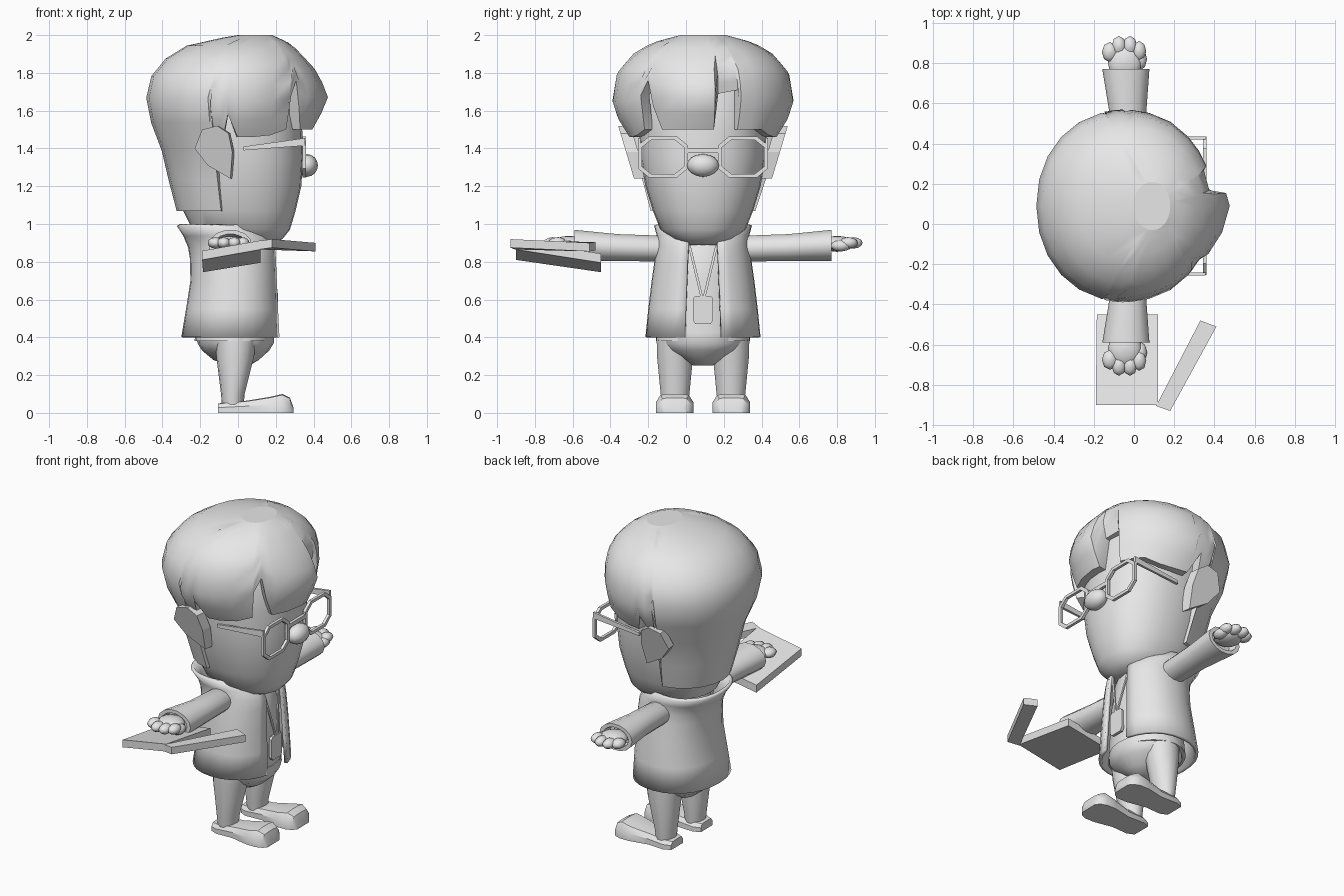
import bpy, bmesh, math
from mathutils import Vector

if "Cube" in bpy.data.objects:
    bpy.data.objects.remove(bpy.data.objects["Cube"], do_unlink=True)

MID = 0.09  # body centre line in y; the figure faces +x

clay = bpy.data.materials.new("plain_grey")
clay.use_nodes = True
clay.diffuse_color = (0.8, 0.8, 0.8, 1)
clay.node_tree.nodes["Principled BSDF"].inputs["Base Color"].default_value = (0.8, 0.8, 0.8, 1)


def make(name, verts, faces, smooth=40):
    mesh = bpy.data.meshes.new(name)
    mesh.from_pydata([tuple(v) for v in verts], [], faces)
    bm = bmesh.new()
    bm.from_mesh(mesh)
    bmesh.ops.recalc_face_normals(bm, faces=bm.faces)
    bm.to_mesh(mesh)
    bm.free()
    mesh.materials.append(clay)
    ob = bpy.data.objects.new(name, mesh)
    bpy.context.collection.objects.link(ob)
    if smooth:
        bpy.ops.object.select_all(action="DESELECT")
        ob.select_set(True)
        bpy.context.view_layer.objects.active = ob
        bpy.ops.object.shade_smooth_by_angle(angle=math.radians(smooth))
    return ob


def skin(name, rings, closed=True, caps=True, smooth=40):
    """Bridge equal-length rings of points into one surface."""
    n = len(rings[0])
    faces = [(k * n + i, k * n + (i + 1) % n, (k + 1) * n + (i + 1) % n, (k + 1) * n + i)
             for k in range(len(rings) - 1) for i in range(n if closed else n - 1)]
    if caps:
        faces += [tuple(range(n)), tuple(range((len(rings) - 1) * n, len(rings) * n))]
    return make(name, [p for r in rings for p in r], faces, smooth)


def oval(x0, x1, half, deg, power=2.0):
    """Point on a rounded oval from x0 to x1, half as wide as given in y."""
    c, s = math.cos(math.radians(deg)), math.sin(math.radians(deg))
    f = lambda v: math.copysign(abs(v) ** (2 / power), v)
    return (x0 + x1) / 2 + (x1 - x0) / 2 * f(c), half * f(s)


def loft(name, rows, y=MID, count=20, power=2.0, gap=0, smooth=40):
    """Rows are (z, x0, x1, half width); gap leaves the front open."""
    steps = count if not gap else count + 1
    angles = [gap + (360 - 2 * gap) * i / count for i in range(steps)]
    rings = []
    for z, x0, x1, half in rows:
        pts = [oval(x0, x1, half, a, power) for a in angles]
        rings.append([(px, y + py, z) for px, py in pts])
    return skin(name, rings, not gap, not gap, smooth)


def table(rows, key):
    """Linear interpolation in a sorted table."""
    if key <= rows[0][0]:
        return rows[0][1:]
    for a, b in zip(rows, rows[1:]):
        if key <= b[0]:
            t = (key - a[0]) / (b[0] - a[0])
            return [p + (q - p) * t for p, q in zip(a[1:], b[1:])]
    return rows[-1][1:]


def ball(name, centre, size, seg=12, rows=8):
    rings = []
    for k in range(rows + 1):
        v = math.pi * (0.02 + 0.96 * k / rows)
        rings.append([Vector(centre) + Vector((size[0] * math.sin(v) * math.cos(u), size[1] * math.sin(v) * math.sin(u),
                      -size[2] * math.cos(v))) for u in [2 * math.pi * i / seg for i in range(seg)]])
    return skin(name, rings, smooth=60)


def slab(name, corners, offset):
    """Flat outline pushed along an offset vector."""
    return skin(name, [corners, [Vector(c) + Vector(offset) for c in corners]], smooth=0)


# Head and nose
loft("head", [(0.89, 0.04, 0.18, 0.09), (0.92, -0.1, 0.235, 0.16), (0.97, -0.24, 0.275, 0.225),
              (1.07, -0.29, 0.305, 0.265), (1.2, -0.33, 0.335, 0.305), (1.35, -0.36, 0.345, 0.33),
              (1.5, -0.38, 0.34, 0.34), (1.72, -0.38, 0.33, 0.34), (1.85, -0.25, 0.25, 0.25)],
     count=28, power=2.25)
ball("nose", (0.365, MID, 1.31), (0.058, 0.085, 0.06))

# Hair: vertical strips whose lower edge follows the fringe, notches and nape
shape = [(1.07, -0.325, 0.31, 0.285), (1.3, -0.385, 0.34, 0.345), (1.44, -0.415, 0.355, 0.37),
         (1.5, -0.45, 0.37, 0.43), (1.65, -0.49, 0.395, 0.48), (1.8, -0.455, 0.395, 0.455),
         (1.9, -0.36, 0.34, 0.37), (1.96, -0.24, 0.27, 0.27), (2.0, 0.0, 0.18, 0.12)]
side = [(45, 1.5), (60, 1.47), (75, 1.46), (86, 1.46), (91, 1.58), (96, 1.46), (102, 1.46), (104, 1.07)]
front = [(-43, 1.68), (-38, 1.76), (-33, 1.62), (-29, 1.5), (-15, 1.5), (0, 1.5), (7, 1.5),
         (9, 1.69), (22, 1.71), (24, 1.5), (34, 1.5)]
back = [(a, 1.07) for a in range(120, 250, 15)]
edge = front + side + back + [(360 - a, z) for a, z in reversed(side)]


def hair_point(deg, z, scale=1.0):
    x0, x1, half = table(shape, z)
    px, py = oval(x0, x1, half, deg, 2.1)
    level = max(0, 1 - abs(z - 1.66) / 0.22)
    if -30 <= deg <= 8:
        px += 0.09 * level * (1 - abs(deg + 2) / 40)   # forelock
    elif 8 < deg < 24:
        px -= 0.04 * level
    mx = (x0 + x1) / 2
    return (mx + (px - mx) * scale, MID + py * scale, z)


ROWS = 9
hair_rings = [[hair_point(a, z, 0.86) for a, z in edge]]
for k in range(ROWS + 1):
    t = math.sin(math.pi / 2 * k / ROWS)
    hair_rings.append([hair_point(a, z + (2.0 - z) * t) for a, z in edge])
hair = skin("hair", hair_rings, caps=False, smooth=45)
n = len(edge)
slab("hair_crown", [Vector(p) - Vector((0, 0, 0.002)) for p in hair_rings[-1]], (0, 0, 0.002))

# Ears, glasses rims and arms, limbs: one of each per side (s = 1 is the model's left)
for s, word in ((1, "left"), (-1, "right")):
    Y = lambda d: MID + s * d

    ear = [(-0.22, 1.4), (-0.18, 1.5), (-0.1, 1.52), (-0.04, 1.48), (-0.02, 1.38), (-0.03, 1.24), (-0.15, 1.31)]
    slab(word + "_ear", [(x, Y(0.3 + 0.3 * (z - 1.24)), z) for x, z in ear], (-0.01, s * 0.065, 0))

    # Rim with an octagonal opening
    rim = []
    for dx, w, h in ((0, 0.14, 0.115), (0.018, 0.14, 0.115), (0.018, 0.118, 0.095), (0, 0.118, 0.095)):
        rim.append([(0.342 + dx, Y(0.212) + oval(-w, w, h, 22.5 + 45 * i, 3)[0],
                     1.355 + oval(-w, w, h, 22.5 + 45 * i, 3)[1]) for i in range(8)])
    skin(word + "_rim", rim + [rim[0]], caps=False, smooth=0)
    slab(word + "_temple", [(0.03, Y(0.345), 1.39), (0.03, Y(0.345), 1.41), (0.355, Y(0.345), 1.455),
                            (0.355, Y(0.345), 1.415)], (0, -s * 0.015, 0))

    # Sleeve running outwards, hollow at the cuff
    sleeve = [(0.13, -0.03, 0.065, 0.85, 0.05), (0.22, -0.03, 0.08, 0.87, 0.07), (0.45, -0.03, 0.09, 0.875, 0.073),
              (0.67, -0.04, 0.116, 0.886, 0.084), (0.68, -0.04, 0.116, 0.886, 0.084), (0.68, -0.04, 0.09, 0.886, 0.062),
              (0.63, -0.04, 0.08, 0.886, 0.05)]
    skin(word + "_sleeve", [[(cx + oval(-w, w, h, 360 * i / 14)[0], Y(d), cz + oval(-w, w, h, 360 * i / 14)[1])
                             for i in range(14)] for d, cx, w, cz, h in sleeve])

    # Hand with short rounded fingers
    ball(word + "_palm", (-0.045, Y(0.71), 0.895), (0.085, 0.09, 0.042))
    for i, (x, d) in enumerate(((-0.075, 0.795), (-0.02, 0.795), (0.025, 0.77))):
        ball(word + "_finger_%d" % i, (x, Y(d), 0.9), (0.036, 0.05, 0.03), 8, 6)
    ball(word + "_little_finger", (-0.12, Y(0.765), 0.9), (0.04, 0.05, 0.03), 8, 6)
    ball(word + "_thumb", (0.03, Y(0.73), 0.885), (0.035, 0.055, 0.03), 8, 6)

    # Trouser leg and shoe
    loft(word + "_leg", [(0.04, -0.085, 0.03, 0.07), (0.1, -0.09, 0.035, 0.078), (0.3, -0.115, 0.085, 0.098),
                         (0.4, -0.12, 0.1, 0.1)], y=Y(0.148), count=14)
    sole = [(-0.105, 0.06, 0.05), (-0.06, 0.08, 0.055), (0.05, 0.075, 0.065), (0.17, 0.1, 0.085),
            (0.235, 0.1, 0.1), (0.275, 0.085, 0.08), (0.295, 0.06, 0.025)]
    skin(word + "_shoe", [[(x, Y(0.15) + w * u, h * v) for u, v in
                           ((-1, 0), (1, 0), (1, 0.55), (0.75, 0.95), (0.3, 1), (-0.3, 1), (-0.75, 0.95), (-1, 0.55))]
                          for x, w, h in sole], smooth=35)

    # Lanyard strap
    slab(word + "_strap", [(0.17, Y(0.08), 0.89), (0.17, Y(0.066), 0.89), (0.205, Y(0.0), 0.615),
                           (0.205, Y(0.014), 0.615)], (0.008, 0, 0))

slab("glasses_bridge", [(0.342, MID - 0.08, 1.375), (0.342, MID + 0.08, 1.375), (0.342, MID + 0.08, 1.4),
                        (0.342, MID - 0.08, 1.4)], (0.018, 0, 0))

# Shirt, hips and open jacket
loft("shirt", [(0.38, -0.23, 0.185, 0.25), (0.7, -0.2, 0.175, 0.22), (0.88, -0.2, 0.155, 0.19),
               (0.96, -0.15, 0.1, 0.13)])
loft("hips", [(0.25, -0.05, 0.06, 0.05), (0.28, -0.13, 0.11, 0.11), (0.33, -0.19, 0.165, 0.195),
              (0.37, -0.215, 0.19, 0.225), (0.42, -0.22, 0.19, 0.23)])
jacket = loft("jacket", [(0.4, -0.29, 0.22, 0.295), (0.55, -0.265, 0.212, 0.28), (0.7, -0.242, 0.205, 0.262),
                         (0.82, -0.245, 0.2, 0.245), (0.88, -0.255, 0.195, 0.235), (0.94, -0.28, 0.17, 0.235),
                         (0.995, -0.315, 0.1, 0.25)], count=26, power=2.2, gap=17)
wall = jacket.modifiers.new("thickness", "SOLIDIFY")
wall.thickness = 0.02
wall.offset = 0

# Badge with clipped corners
badge = [(-0.053, 0.49), (-0.04, 0.47), (0.04, 0.47), (0.053, 0.49), (0.053, 0.605), (0.04, 0.62),
         (-0.04, 0.62), (-0.053, 0.605)]
slab("badge", [(0.195, MID + y, z) for y, z in badge], (0.018, 0, 0))

# Folding computer resting under the right hand
slab("computer_base", [(-0.19, -0.9, 0.81), (0.12, -0.9, 0.865), (0.12, -0.45, 0.795), (-0.185, -0.45, 0.745)],
     (0, 0, 0.048))
slab("computer_lid", [(0.11, -0.905, 0.865), (0.18, -0.93, 0.875), (0.41, -0.51, 0.855), (0.33, -0.48, 0.86)],
     (0, 0, 0.045))
